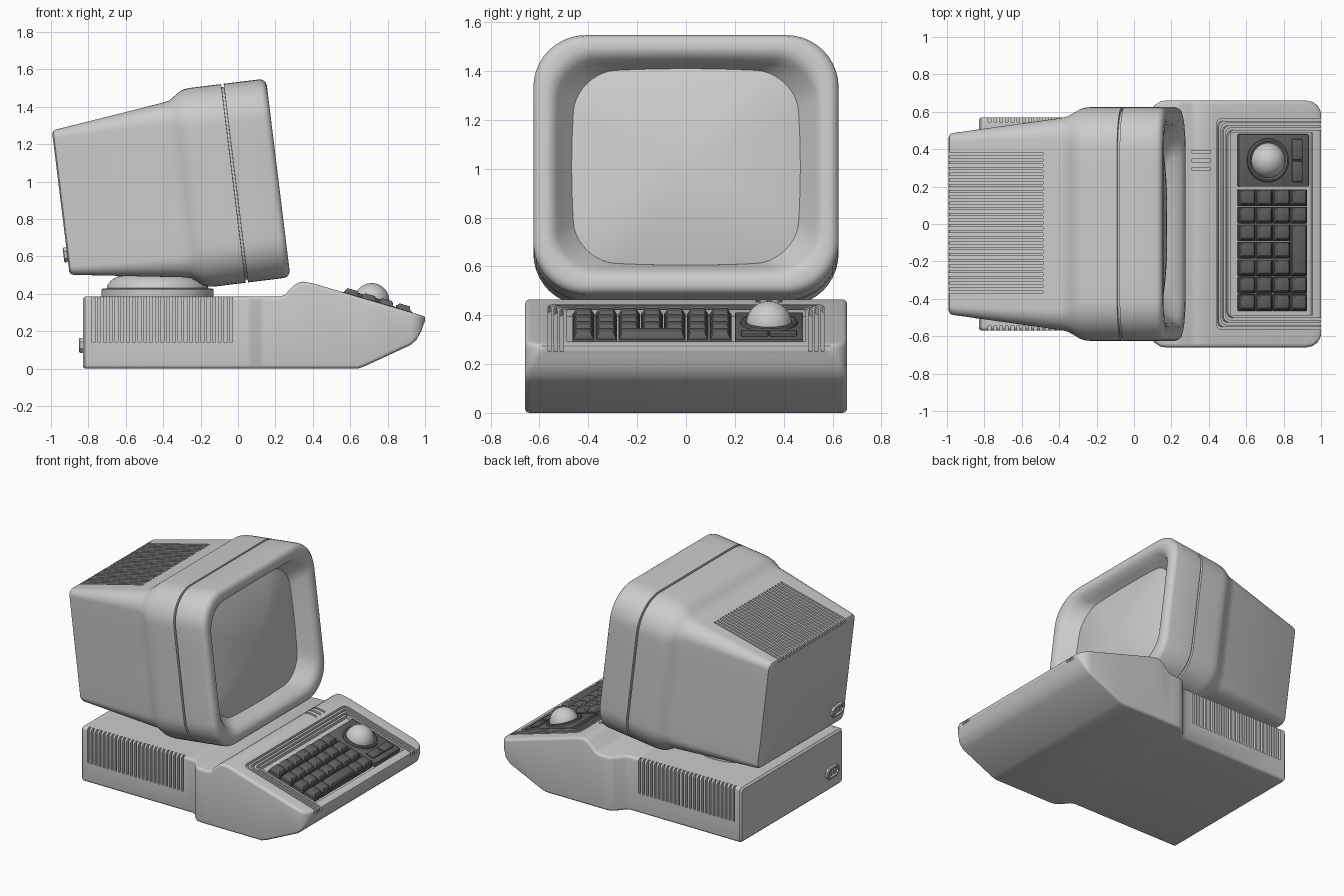
import bpy, bmesh, math
from mathutils import Matrix, Vector

if "Cube" in bpy.data.objects:
    bpy.data.objects.remove(bpy.data.objects["Cube"])

T = Matrix.Translation
TILT = math.radians(7)
SLOPE = math.atan(0.294)
MON = T((0.215, 0, 1.02)) @ Matrix.Rotation(-TILT, 4, 'Y')    # monitor frame, origin at front centre
DECK = T((0.37, 0, 0.465)) @ Matrix.Rotation(SLOPE, 4, 'Y')   # sloping keyboard frame

dark = bpy.data.materials.new("dark_grey")
dark.diffuse_color = (0.12, 0.12, 0.12, 1)
dark.use_nodes = True
dark.node_tree.nodes["Principled BSDF"].inputs["Base Color"].default_value = dark.diffuse_color


def dk(x):
    """World x to distance along the keyboard slope."""
    return (x - 0.37) / math.cos(SLOPE)


def rrect(x, w, h, r, cz=0, n=6, m=1, bulge=0):
    """Rounded rectangle ring in the y-z plane at x, sides optionally bowed."""
    pts = []
    for k, (sy, sz) in enumerate([(1, 1), (-1, 1), (-1, -1), (1, -1)]):
        c = Vector((sy * (w - r), sz * (h - r)))
        for i in range(n + 1):
            a = math.pi / 2 * (k + i / n)
            pts.append(c + r * Vector((math.cos(a), math.sin(a))))
        ny, nz = [(-1, 1), (-1, -1), (1, -1), (1, 1)][k]
        a = math.pi / 2 * (k + 1)
        end = Vector((ny * (w - r), nz * (h - r))) + r * Vector((math.cos(a), math.sin(a)))
        start = pts[-1].copy()
        pts += [start.lerp(end, i / m) for i in range(1, m)]
    return [Vector((x, p.x * (1 + bulge * (1 - (p.y / h) ** 2)),
                    cz + p.y * (1 + bulge * (1 - (p.x / w) ** 2)))) for p in pts]


def loft(bm, rings, mat=Matrix()):
    vs = [[bm.verts.new(mat @ Vector(p)) for p in r] for r in rings]
    n = len(vs[0])
    for a, b in zip(vs, vs[1:]):
        for i in range(n):
            bm.faces.new((a[i], a[(i + 1) % n], b[(i + 1) % n], b[i]))
    bm.faces.new(vs[0][::-1])
    bm.faces.new(vs[-1])


def box(bm, x, y, z, mat=Matrix(), inset=0):
    """Box from three ranges; inset shrinks the top."""
    rings = []
    for zz, d in ((z[0], 0), (z[1], inset)):
        rings.append([(x[0] + d, y[0] + d, zz), (x[1] - d, y[0] + d, zz),
                      (x[1] - d, y[1] - d, zz), (x[0] + d, y[1] - d, zz)])
    loft(bm, rings, mat)


def apply_mod(ob, mod):
    bpy.context.view_layer.objects.active = ob
    bpy.ops.object.modifier_apply(modifier=mod.name)


def finish(bm, name, material=None, bevel=0, cutter=None, smooth=True):
    bmesh.ops.recalc_face_normals(bm, faces=bm.faces)
    me = bpy.data.meshes.new(name)
    bm.to_mesh(me)
    bm.free()
    ob = bpy.data.objects.new(name, me)
    bpy.context.collection.objects.link(ob)
    if material:
        me.materials.append(material)
    if bevel:
        b = ob.modifiers.new("bevel", 'BEVEL')
        b.width, b.segments = bevel, 2
        apply_mod(ob, b)
    if cutter:
        b = ob.modifiers.new("cut", 'BOOLEAN')
        b.operation, b.solver, b.object = 'DIFFERENCE', 'EXACT', cutter
        apply_mod(ob, b)
        bpy.data.objects.remove(cutter)
    if smooth:
        bpy.ops.object.select_all(action='DESELECT')
        ob.select_set(True)
        bpy.context.view_layer.objects.active = ob
        bpy.ops.object.shade_smooth_by_angle(angle=math.radians(32))
    return ob


# Base cutters: side vents, indicator slits, key well, three U-shaped grooves
bm = bmesh.new()
for i in range(25):
    x = -0.78 + i * 0.0307
    for s in (-1, 1):
        box(bm, (x, x + 0.015), sorted((s * 0.545, s * 0.65)), (0.14, 0.45))
for y in (0.295, 0.34, 0.385):
    box(bm, (0.31, 0.41), (y - 0.008, y + 0.008), (0.44, 0.5))
box(bm, (dk(0.515), dk(0.955)), (-0.487, 0.487), (-0.028, 0.1), DECK)
for i in range(3):
    def side(x0, y0, c=0.03):
        x0 = dk(x0)
        return [(0.9, y0), (x0 + c, y0), (x0 + c * .3, y0 - c * .3), (x0, y0 - c),
                (x0, c - y0), (x0 + c * .3, c * .3 - y0), (x0 + c, -y0), (0.9, -y0)]
    o, d = i * 0.025, 0.013
    poly = side(0.44 + o, 0.565 - o) + side(0.44 + o + d, 0.565 - o - d)[::-1]
    loft(bm, [[(x, y, z) for x, y in poly] for z in (-0.028, 0.1)], DECK)
cut = finish(bm, "base_cutter", smooth=False)
cut.hide_render = True

# Base: lofted along x as (x, bottom, top, half width)
top = lambda x: 0.465 - 0.294 * (x - 0.37)
stations = [(-0.83, 0.012, 0.373, 0.558), (-0.818, 0, 0.385, 0.57), (0.04, 0, 0.385, 0.57),
            (0.07, 0, 0.385, 0.583), (0.11, 0, 0.385, 0.635), (0.14, 0, 0.385, 0.655),
            (0.17, 0, 0.385, 0.66), (0.225, 0, 0.385, 0.66), (0.25, 0, 0.395, 0.66),
            (0.30, 0, 0.446, 0.66), (0.325, 0, 0.461, 0.66), (0.35, 0, 0.465, 0.66),
            (0.38, 0, 0.460, 0.66), (0.40, 0, top(0.40), 0.66), (0.64, 0, top(0.64), 0.66),
            (0.68, 0.014, top(0.68), 0.66), (0.92, 0.125, top(0.92), 0.66),
            (0.955, 0.155, top(0.955), 0.653), (0.98, 0.20, top(0.98), 0.635),
            (0.992, 0.235, 0.281, 0.615), (1.0, 0.255, 0.274, 0.595)]
bm = bmesh.new()
loft(bm, [rrect(x, w, (t - b) / 2, min(0.02, (t - b) * 0.4), (t + b) / 2, n=4)
          for x, b, t, w in stations])
finish(bm, "base_case", cutter=cut)

# Keys: four by seven, with one long key covering three cells
bm = bmesh.new()
P = 0.0935
for c in range(4):
    for r in range(7):
        if c == 3 and r in (3, 4):
            continue
        span = 3 if c == 3 and r == 2 else 1
        x0, y0 = dk(0.562) + c * 0.0965, -0.464 + r * P
        box(bm, (x0, x0 + 0.090), (y0, y0 + P * span - 0.005), (-0.03, 0.0), DECK)
        box(bm, (x0 + 0.003, x0 + 0.087), (y0 + 0.003, y0 + P * span - 0.008),
            (0.0, 0.028), DECK, inset=0.013)
finish(bm, "keys", dark, bevel=0.003)

# Trackball plate, buttons, ring and ball
bm = bmesh.new()
box(bm, (dk(0.56), dk(0.935)), (0.2, 0.48), (-0.03, 0.004), DECK)
finish(bm, "trackball_plate", dark, bevel=0.006)
bm = bmesh.new()
for y in (0.225, 0.342):
    box(bm, (dk(0.842), dk(0.9)), (y, y + 0.112), (0, 0.016), DECK)
finish(bm, "trackball_buttons", dark, bevel=0.006)
bm = bmesh.new()
BALL = DECK @ T((dk(0.715), 0.34, 0))
loft(bm, [[(r * math.cos(k * math.pi / 20), r * math.sin(k * math.pi / 20), z) for k in range(40)]
          for r, z in ((0.118, 0), (0.115, 0.014), (0.105, 0.018), (0.094, 0.012))], BALL)
finish(bm, "trackball_ring", dark)
bm = bmesh.new()
bmesh.ops.create_uvsphere(bm, u_segments=40, v_segments=24, radius=0.094, matrix=BALL)
finish(bm, "trackball")

# Swivel foot
bm = bmesh.new()
prof = [(0.3, 0.38), (0.3, 0.422), (0.294, 0.428), (0.272, 0.43), (0.266, 0.45),
        (0.245, 0.475), (0.215, 0.492), (0.17, 0.505), (0.05, 0.515)]
loft(bm, [[(-0.43 + r * math.cos(k * math.pi / 32), r * math.sin(k * math.pi / 32), z)
           for k in range(64)] for r, z in prof])
finish(bm, "swivel_foot")

# Monitor roof vents
bm = bmesh.new()
ROOF = MON @ T((-0.53, 0, 0.478)) @ Matrix.Rotation(-math.atan(0.124), 4, 'Y')
for i in range(25):
    y = -0.37 + i * 0.0307
    box(bm, (-0.72, -0.12), (y, y + 0.015), (-0.025, 0.08), ROOF)
cut = finish(bm, "vent_cutter", smooth=False)
cut.hide_render = True

# Monitor shell: rear taper, seam groove, rounded rim and cove down to the screen
W, H, R = 0.625, 0.535, 0.215
full = lambda x, d=0, b=0: rrect(x, W - d, H - d, R - d * 0.5, n=10, m=6, bulge=b)
sec = lambda x, w, h, r, c: rrect(x, w, h, r, c, n=10, m=6)
edge = lambda x, s=1: rrect(x, 0.448 * s, 0.388 * s, 0.16 * s, n=10, m=6, bulge=0.045)
rings = [sec(-1.17, 0.468, 0.373, 0.03, 0.01), sec(-1.163, 0.48, 0.385, 0.04, 0.01),
         sec(-1.15, 0.486, 0.391, 0.045, 0.01), sec(-0.565, 0.567, 0.47, 0.11, 0.004),
         sec(-0.53, 0.576, 0.478, 0.13, 0.003), sec(-0.50, 0.593, 0.498, 0.16, 0.002),
         sec(-0.465, 0.615, 0.524, 0.2, 0), full(-0.44, 0.003), full(-0.41),
         full(-0.242), full(-0.241, 0.016), full(-0.229, 0.016), full(-0.228),
         full(-0.035), full(-0.018, 0.005), full(-0.005, 0.018), full(0, 0.035),
         full(0, 0.06, 0.005), full(-0.006, 0.08, 0.01), full(-0.025, 0.102, 0.015),
         full(-0.06, 0.122, 0.02), edge(-0.105), edge(-0.12, 0.98)]
bm = bmesh.new()
loft(bm, rings, MON)
finish(bm, "monitor_shell", cutter=cut)

# Bulging screen
bm = bmesh.new()
loft(bm, [edge(-0.125)] + [edge(-0.104 + 0.055 * (1 - s * s), s)
                           for s in (1, 0.9, 0.78, 0.64, 0.48, 0.32, 0.16, 0.04)], MON)
finish(bm, "screen")

# Power sockets on the back of the base and the monitor
for name, mat in (("base_socket", T((-0.83, -0.44, 0.125))),
                  ("monitor_socket", MON @ T((-1.17, -0.38, -0.27)))):
    def octa(x, d):
        w, h, c = 0.066 - d, 0.04 - d, 0.022
        q = [(w, h - c), (w - c, h), (c - w, h), (-w, h - c)]
        return [(x, y, z) for y, z in q + [(-y, -z) for y, z in q]]
    bm = bmesh.new()
    loft(bm, [octa(0.01, 0), octa(-0.015, 0), octa(-0.02, 0.005), octa(-0.02, 0.013),
              octa(-0.004, 0.014)], mat)
    for y, z in ((-0.025, -0.006), (0, 0.008), (0.025, -0.006)):
        box(bm, (-0.018, 0), (y - 0.004, y + 0.004), (z - 0.008, z + 0.008), mat)
    finish(bm, name)
